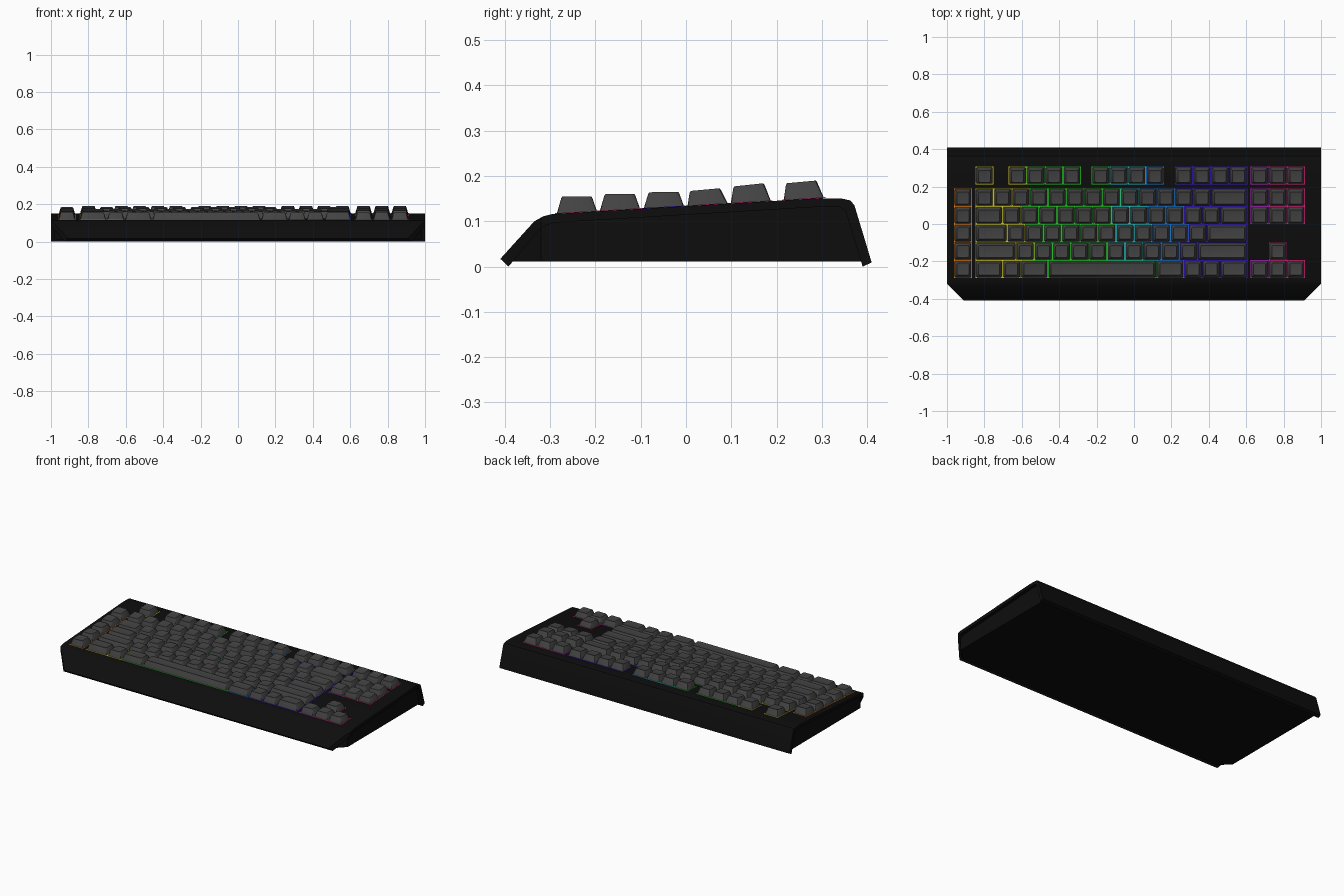
import bpy, bmesh, math
from mathutils import Vector

if "Cube" in bpy.data.objects:
    bpy.data.objects.remove(bpy.data.objects["Cube"])


def material(name, rgb):
    m = bpy.data.materials.new(name)
    m.diffuse_color = (*rgb, 1)
    m.use_nodes = True
    m.node_tree.nodes["Principled BSDF"].inputs["Base Color"].default_value = m.diffuse_color
    return m


CASE = material("case_black", (0.004, 0.004, 0.004))
KEY = material("key_grey", (0.055, 0.055, 0.055))
# backlight colour zones: upper x limit, material
ZONES = [(-0.86, material("light_orange", (0.75, 0.2, 0.01))),
         (-0.58, material("light_yellow", (0.65, 0.6, 0.02))),
         (-0.12, material("light_green", (0.02, 0.6, 0.02))),
         (0.06, material("light_cyan", (0.02, 0.55, 0.55))),
         (0.25, material("light_blue", (0.01, 0.18, 0.65))),
         (0.615, material("light_indigo", (0.04, 0.01, 0.65))),
         (0.74, material("light_purple", (0.5, 0.02, 0.65))),
         (9.0, material("light_pink", (0.7, 0.02, 0.2)))]


def finish(bm, name, mats, smooth=30):
    bmesh.ops.recalc_face_normals(bm, faces=bm.faces)
    me = bpy.data.meshes.new(name)
    bm.to_mesh(me)
    bm.free()
    ob = bpy.data.objects.new(name, me)
    bpy.context.collection.objects.link(ob)
    for m in mats:
        me.materials.append(m)
    bpy.ops.object.select_all(action='DESELECT')
    ob.select_set(True)
    bpy.context.view_layer.objects.active = ob
    bpy.ops.object.shade_smooth_by_angle(angle=math.radians(smooth))
    return ob


def extrude_profile(name, pts, half, cut):
    """Side profile (y, z) extruded across x, front corners cut off."""
    bm = bmesh.new()
    face = bm.faces.new([bm.verts.new((-half, y, z)) for y, z in pts])
    ext = bmesh.ops.extrude_face_region(bm, geom=[face])["geom"]
    bmesh.ops.translate(bm, vec=(2 * half, 0, 0),
                        verts=[v for v in ext if isinstance(v, bmesh.types.BMVert)])
    for s in (-1, 1):
        res = bmesh.ops.bisect_plane(
            bm, geom=bm.verts[:] + bm.edges[:] + bm.faces[:],
            plane_co=(s * cut, -0.32, 0), plane_no=Vector((s * 0.09, -0.09, 0)).normalized(),
            clear_outer=True)
        edges = [e for e in res["geom_cut"] if isinstance(e, bmesh.types.BMEdge)]
        bmesh.ops.edgenet_fill(bm, edges=edges)
    return finish(bm, name, [CASE])


# folded cover: front slope, deck and back slope
extrude_profile("case_cover", [
    (-0.41, 0.017), (-0.335, 0.1), (-0.315, 0.111), (-0.295, 0.116), (0.296, 0.151),
    (0.345, 0.15), (0.363, 0.146), (0.372, 0.135), (0.41, 0.009), (0.39, 0.0),
    (0.352, 0.124), (0.34, 0.131), (0.296, 0.132), (-0.29, 0.097), (-0.31, 0.091),
    (-0.325, 0.08), (-0.392, 0.0)], 1.0, 1.0)

# inner body, slightly narrower than the cover
extrude_profile("case_body", [
    (-0.386, 0.011), (-0.322, 0.086), (-0.292, 0.101), (0.296, 0.136),
    (0.345, 0.134), (0.358, 0.125), (0.39, 0.011)], 0.98, 0.98)

U = 0.097          # key pitch
LEFT = -0.848      # left edge of the main block
NAV = 0.623        # left edge of the navigation block
MACRO = -0.963     # left edge of the extra column


def deck(y):
    return 0.1165 + (y + 0.295) * 0.0592


def rounded_ring(bm, cx, cy, hx, hy, r, zfun):
    """Loop of a rounded rectangle, three points per corner."""
    ring = []
    for i, (sx, sy) in enumerate(((1, 1), (-1, 1), (-1, -1), (1, -1))):
        for k in range(3):
            a = math.pi / 2 * (i + k / 2)
            x = cx + sx * (hx - r) + r * math.cos(a)
            y = cy + sy * (hy - r) + r * math.sin(a)
            ring.append(bm.verts.new((x, y, zfun(y))))
    return ring


def add_key(bm, x, w, y, off, zf, zb):
    """Tapered key cap with a shallow dished top."""
    hx = w / 2 - 0.0045

    def top(yy):
        return zf + (zb - zf) * ((yy - y - off) / 0.066 + 0.5)
    rings = [rounded_ring(bm, x, y, hx, 0.044, 0.005, lambda q: deck(q) + 0.001),
             rounded_ring(bm, x, y + off, hx - 0.0095, 0.0345, 0.008, lambda q: top(q) - 0.004),
             rounded_ring(bm, x, y + off, hx - 0.012, 0.032, 0.008, top),
             rounded_ring(bm, x, y + off, hx - 0.02, 0.024, 0.007, lambda q: top(q) - 0.002)]
    for a, b in zip(rings, rings[1:]):
        for i in range(12):
            j = (i + 1) % 12
            bm.faces.new((a[i], a[j], b[j], b[i]))
    bm.faces.new(rings[-1])
    bm.faces.new(rings[0][::-1])


def add_light(bm, x0, w, y):
    """Thin backlight plate under a key, coloured by its x position."""
    x, g = x0 + w / 2, 0.0005
    idx = next(i for i, (lim, _) in enumerate(ZONES) if x < lim)
    geo = bmesh.ops.create_cube(bm, size=1)["verts"]
    for v in geo:
        px = x + v.co.x * (w - 2 * g)
        py = y + v.co.y * (U - 2 * g)
        v.co = (px, py, deck(py) + v.co.z * 0.002)
    for f in {f for v in geo for f in v.link_faces}:
        f.material_index = idx


def run(start, widths):
    """Positions of neighbouring keys, widths in key units."""
    out = []
    for w in widths:
        out.append((start, w * U))
        start += w * U
    return out


ones = lambda n: [1] * n
nav3, macro = run(NAV, ones(3)), run(MACRO, [1])
# name, centre y, top offset, top z front, top z back, keys
ROWS = [
    ("function_row", 0.26, -0.005, 0.184, 0.190,
     run(LEFT, [1]) + run(-0.671, ones(4)) + run(-0.227, ones(4)) + run(0.218, ones(4)) + nav3),
    ("number_row", 0.143, -0.004, 0.177, 0.184, macro + run(LEFT, ones(13) + [2]) + nav3),
    ("upper_letter_row", 0.0475, -0.005, 0.167, 0.173,
     macro + run(LEFT, [1.5] + ones(12) + [1.5]) + nav3),
    ("home_letter_row", -0.049, 0.0, 0.164, 0.165, macro + run(LEFT, [1.75] + ones(11) + [2.25])),
    ("lower_letter_row", -0.146, 0.0, 0.160, 0.160,
     macro + run(LEFT, [2.25] + ones(10) + [2.75]) + [nav3[1]]),
    ("space_bar_row", -0.241, 0.0, 0.155, 0.155,
     macro + run(LEFT, [1.5, 1, 1.5, 6, 1.5, 1, 1, 1.5]) + nav3),
]

lights = bmesh.new()
for name, y, off, zf, zb, keys in ROWS:
    bm = bmesh.new()
    for x0, w in keys:
        add_key(bm, x0 + w / 2, w, y, off, zf, zb)
        add_light(lights, x0, w, y)
    finish(bm, name + "_keys", [KEY], 35)
finish(lights, "backlight_plates", [m for _, m in ZONES])
